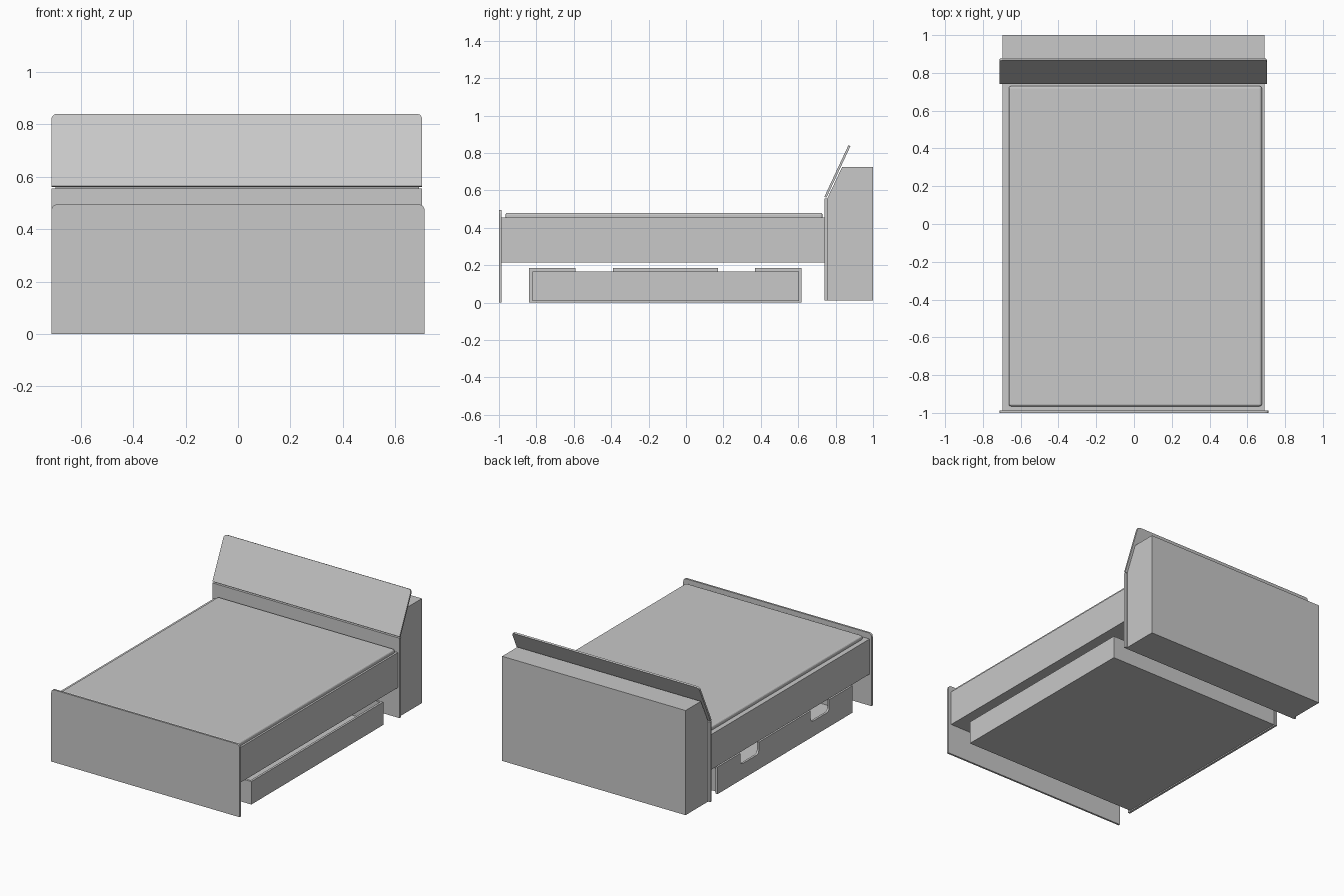
import bpy, bmesh, math
from mathutils import Vector, Matrix

old = bpy.data.objects.get("Cube")
if old:
    bpy.data.objects.remove(old, do_unlink=True)

grey = bpy.data.materials.new("light grey")
grey.use_nodes = True
grey.diffuse_color = (0.58, 0.58, 0.58, 1)
grey.node_tree.nodes["Principled BSDF"].inputs["Base Color"].default_value = grey.diffuse_color


def finish(name, bm):
    bmesh.ops.recalc_face_normals(bm, faces=bm.faces)
    mesh = bpy.data.meshes.new(name)
    bm.to_mesh(mesh)
    bm.free()
    mesh.materials.append(grey)
    obj = bpy.data.objects.new(name, mesh)
    bpy.context.collection.objects.link(obj)
    return obj


def box(name, x, y, z):
    """Box from three (low, high) ranges."""
    bm = bmesh.new()
    bmesh.ops.create_cube(bm, size=1)
    for v in bm.verts:
        v.co = [(lo + hi) / 2 + c * (hi - lo) for c, (lo, hi) in zip(v.co, (x, y, z))]
    return finish(name, bm)


def rounded(points, steps=5):
    """Outline from (u, v, radius) corners."""
    out = []
    for i, (u, v, r) in enumerate(points):
        p = Vector((u, v))
        if r == 0:
            out.append(p)
            continue
        a = p + (Vector(points[i - 1][:2]) - p).normalized() * r
        b = p + (Vector(points[(i + 1) % len(points)][:2]) - p).normalized() * r
        for k in range(steps + 1):
            t = k / steps
            out.append(a * (1 - t) ** 2 + p * 2 * t * (1 - t) + b * t * t)
    return out


def prism(name, points, axis, lo, hi):
    """Extrude an outline along x (outline in y, z) or y (outline in x, z)."""
    bm = bmesh.new()
    place = (lambda p: (lo, p.x, p.y)) if axis == "x" else (lambda p: (p.x, lo, p.y))
    face = bm.faces.new([bm.verts.new(place(p)) for p in rounded(points)])
    new = bmesh.ops.extrude_face_region(bm, geom=[face])["geom"]
    shift = (hi - lo, 0, 0) if axis == "x" else (0, hi - lo, 0)
    bmesh.ops.translate(bm, vec=shift, verts=[g for g in new if isinstance(g, bmesh.types.BMVert)])
    return finish(name, bm)


def board(name, left, right, bottom, top, y, thick, r):
    """Upright board with rounded top corners."""
    pts = [(left, bottom, 0), (right, bottom, 0), (right, top, r), (left, top, r)]
    return prism(name, pts, "y", y, y + thick)


# Footboard
board("footboard", -0.712, 0.712, 0, 0.495, -1, 0.013, 0.025)

# Bed frame and mattress
box("bed_frame", (-0.697, 0.69), (-0.987, 0.74), (0.215, 0.455))
mattress = box("mattress", (-0.663, 0.677), (-0.965, 0.73), (0.44, 0.48))
bevel = mattress.modifiers.new("soft_edge", "BEVEL")
bevel.width, bevel.segments = 0.012, 3

# Headboard cabinet with a sloped front, its lower panel and leaning backrest
cabinet = [(0.757, 0.01), (1, 0.01), (1, 0.725), (0.835, 0.725), (0.757, 0.56)]
prism("headboard_cabinet", [(y, z, 0) for y, z in cabinet], "x", -0.697, 0.69)
box("headboard_panel", (-0.712, 0.703), (0.74, 0.757), (0.01, 0.556))
backrest = board("backrest", -0.712, 0.703, 0, 0.303, 0, 0.012, 0.025)
backrest.data.transform(Matrix.Translation((0, 0.74, 0.566)) @ Matrix.Rotation(math.radians(-25), 4, "X"))

# Drawer: open tray with a notched front on the right side
wall = 0.015
tray_x, tray_y, tray_z = (-0.655, 0.675), (-0.82, 0.605), (0.008, 0.165)
box("drawer_floor", tray_x, tray_y, (0.008, 0.02))
box("drawer_back", (tray_x[1] - wall, tray_x[1]), tray_y, tray_z)
for name, y in (("foot", tray_y[0]), ("head", tray_y[1] - wall)):
    box("drawer_side_" + name, (tray_x[0], tray_x[1] - wall), (y, y + wall), tray_z)

top, low, r = 0.185, 0.105, 0.03
outline = [(-0.84, 0, 0), (0.617, 0, 0), (0.617, top, 0)]
for end, start in ((0.37, 0.17), (-0.39, -0.59)):
    outline += [(end, top, 0), (end, low, r), (start, low, r), (start, top, 0)]
outline.append((-0.84, top, 0))
prism("drawer_front", outline, "x", -0.67, -0.655)
